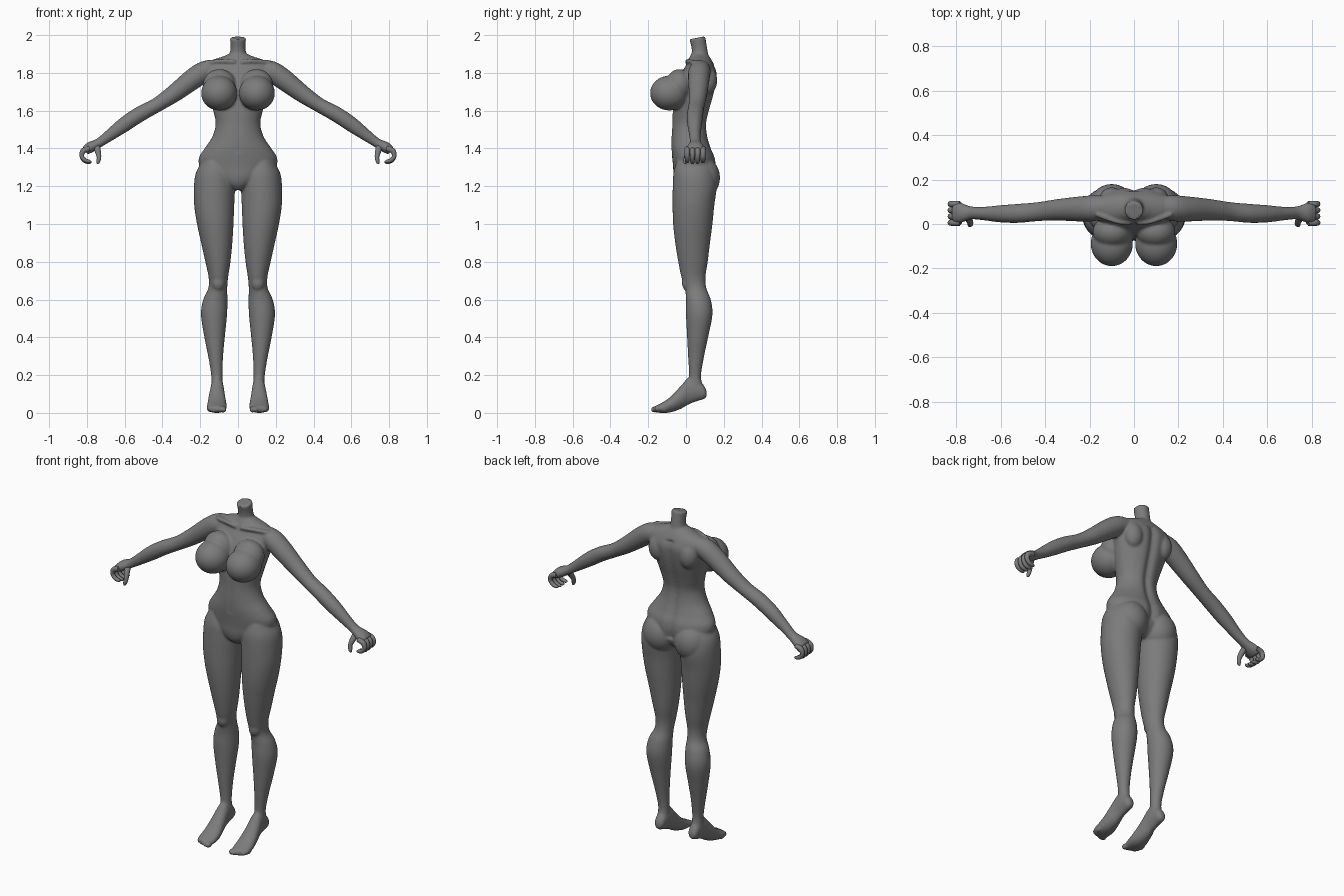
import bpy
import bmesh
from math import cos, sin, pi, exp
from mathutils import Vector, Matrix

default_cube = bpy.data.objects.get("Cube")
if default_cube:
    bpy.data.objects.remove(default_cube, do_unlink=True)

grey = bpy.data.materials.new("plain_grey")
grey.use_nodes = True
colour = (0.2, 0.2, 0.2, 1)
grey.diffuse_color = colour
grey.node_tree.nodes["Principled BSDF"].inputs["Base Color"].default_value = colour


def spline(rows, steps=6):
    """Resample rows of numbers with a Catmull-Rom curve."""
    rows = [Vector(row) for row in rows]
    result = []
    for i in range(len(rows) - 1):
        before, start, end = rows[max(i - 1, 0)], rows[i], rows[i + 1]
        after = rows[min(i + 2, len(rows) - 1)]
        for step in range(steps):
            t = step / steps
            result.append(start + (end - before) * (t / 2)
                          + (before * 2 - start * 5 + end * 4 - after) * (t * t / 2)
                          + (start * 3 - before - end * 3 + after) * (t ** 3 / 2))
    return result + [rows[-1]]


def skin(bm, rings):
    """Join rings of points into a closed skin."""
    rings = [[bm.verts.new(point) for point in ring] for ring in rings]
    count = len(rings[0])
    for lower, upper in zip(rings, rings[1:]):
        for i in range(count):
            j = (i + 1) % count
            bm.faces.new((lower[i], lower[j], upper[j], upper[i]))
    bm.faces.new(rings[0][::-1])
    bm.faces.new(rings[-1])


def loft(bm, rows, side=1, along="z", groove=None):
    """Loft ovals given as position, then low and high limits on both axes."""
    rings = []
    for t, a_low, a_high, b_low, b_high in spline(rows):
        ring = []
        for k in range(64):
            angle = 2 * pi * k / 64
            a = (a_low + a_high) / 2 + (a_high - a_low) / 2 * cos(angle)
            b = (b_low + b_high) / 2 + (b_high - b_low) / 2 * sin(angle)
            if groove:
                b -= groove(a, t, sin(angle))
            ring.append((side * a, b, t) if along == "z" else (side * a, t, b))
        rings.append(ring)
    skin(bm, rings)


def tube(bm, rows, across, side=1, count=24):
    """Sweep ovals (x, y, z, radius across, other radius) along a path."""
    path = spline(rows)
    rings = []
    for i, row in enumerate(path):
        centre = row.to_3d() if len(row) == 3 else Vector(row[:3])
        tangent = Vector(path[min(i + 1, len(path) - 1)][:3]) - Vector(path[max(i - 1, 0)][:3])
        other = tangent.cross(across).normalized()
        ring = []
        for k in range(count):
            angle = 2 * pi * k / count
            point = centre + across * (row[3] * cos(angle)) + other * (row[4] * sin(angle))
            ring.append((side * point.x, point.y, point.z))
        rings.append(ring)
    skin(bm, rings)


def ball(bm, centre, radii):
    matrix = Matrix.Translation(centre) @ Matrix.Diagonal((*radii, 1))
    bmesh.ops.create_icosphere(bm, subdivisions=4, radius=1, matrix=matrix)


def finish(bm, name):
    bmesh.ops.recalc_face_normals(bm, faces=bm.faces)
    mesh = bpy.data.meshes.new(name)
    bm.to_mesh(mesh)
    bm.free()
    mesh.materials.append(grey)
    obj = bpy.data.objects.new(name, mesh)
    bpy.context.collection.objects.link(obj)
    return obj


def midline(x, z, facing):
    """Soft furrow down the spine and a fainter one down the belly."""
    if facing > 0:
        return 0.016 * exp(-(x / 0.022) ** 2) * (1.25 < z < 1.84)
    return -0.004 * exp(-(x / 0.015) ** 2) * (1.38 < z < 1.7)


X, Y = Vector((1, 0, 0)), Vector((0, 1, 0))
body = bmesh.new()

# Torso: height, half width, front, back
torso = [(1.18, .03, -.03, .09), (1.21, .09, -.055, .13), (1.25, .15, -.066, .15),
         (1.3, .2, -.068, .16), (1.35, .207, -.073, .155), (1.4, .177, -.078, .135),
         (1.46, .137, -.078, .118), (1.53, .118, -.074, .112), (1.6, .131, -.072, .126),
         (1.68, .152, -.065, .148), (1.75, .172, -.05, .162), (1.8, .185, -.025, .165),
         (1.84, .18, .0, .15), (1.865, .145, .01, .137), (1.885, .085, .02, .125),
         (1.9, .05, .028, .112)]
loft(body, [(z, -w, w, front, back) for z, w, front, back in torso], groove=midline)

# Neck with a slanting cut
tube(body, [(0, .078, 1.83, .065, .055), (0, .074, 1.89, .046, .045),
            (0, .07, 1.935, .04, .041), (0, .06, 1.986, .043, .043)], X)

# Leg: height, inner, outer, front, back
leg = [(1.33, .06, .19, -.05, .13), (1.27, .02, .223, -.066, .155),
       (1.2, .016, .233, -.07, .163), (1.1, .02, .232, -.071, .15),
       (1, .024, .217, -.068, .14), (.9, .03, .195, -.057, .127),
       (.8, .04, .173, -.041, .115), (.72, .052, .156, -.025, .103),
       (.66, .057, .157, -.006, .108), (.6, .056, .184, .0, .131),
       (.52, .058, .196, .0, .14), (.4, .07, .178, .006, .117),
       (.3, .079, .158, .011, .096), (.2, .082, .142, .016, .08),
       (.14, .08, .142, .01, .088), (.09, .088, .135, .025, .09)]

# Foot: depth, inner, outer, bottom, top
foot = [(.11, .098, .125, .085, .115), (.095, .083, .138, .073, .145),
        (.06, .077, .143, .062, .18), (.015, .074, .146, .045, .188),
        (-.03, .068, .155, .02, .14), (-.085, .06, .163, .002, .083),
        (-.135, .061, .165, .0, .05), (-.165, .07, .152, .004, .036)]

# Arm and palm: centre, depth radius, thickness radius
arm = [(.1, .08, 1.82, .045, .045), (.17, .072, 1.81, .058, .055),
       (.235, .068, 1.77, .057, .056), (.34, .064, 1.69, .049, .047),
       (.43, .056, 1.63, .043, .039), (.52, .048, 1.581, .043, .041),
       (.6, .046, 1.528, .039, .04), (.68, .047, 1.469, .03, .031),
       (.735, .05, 1.43, .03, .025), (.78, .05, 1.407, .045, .029),
       (.81, .049, 1.388, .048, .024)]

for side in (1, -1):
    loft(body, leg, side)
    loft(body, foot, side, along="y")
    for i in range(5):
        ball(body, (side * (.076 + .019 * i), -.165 + .003 * i * i, .018),
             (.015 - .001 * i, .022, .017 - .001 * i))
    tube(body, arm, Y, side)
    # Bust, filled out towards the collarbone
    ball(body, (side * .1, -.088, 1.693), (.095, .102, .092))
    ball(body, (side * .098, -.035, 1.735), (.088, .072, .085))
    # Seat, shoulder blade and kneecap
    ball(body, (side * .1, .085, 1.245), (.1, .095, .11))
    ball(body, (side * .1, .115, 1.76), (.055, .05, .075))
    ball(body, (side * .105, .008, .69), (.035, .03, .045))
    # Collarbone
    tube(body, [(.014, .004, 1.858, .011, .011), (.08, .012, 1.862, .012, .012),
                (.17, .045, 1.855, .013, .013)], Y, side, count=12)

figure = finish(body, "body")
remesh = figure.modifiers.new("merge_parts", "REMESH")
remesh.mode = "VOXEL"
remesh.voxel_size = 0.0065
remesh.use_smooth_shade = True
soften = figure.modifiers.new("soften_joins", "SMOOTH")
soften.factor = 0.5
soften.iterations = 6

# Curled fingers and thumbs
for side, label in ((1, "left"), (-1, "right")):
    hand = bmesh.new()
    for i in range(4):
        y = .006 + .028 * i
        drop = .004 * abs(i - 1.5)
        tube(hand, [(.785, y, 1.4, .014, .014), (.818, y, 1.388, .0145, .015),
                    (.827, y, 1.36, .013, .012), (.811, y, 1.332 + drop, .012, .011),
                    (.786, y, 1.325 + drop, .01, .009), (.777, y, 1.328 + drop, .004, .004)],
             Y, side, count=12)
    tube(hand, [(.75, .04, 1.415, .02, .018), (.742, .018, 1.385, .018, .016),
                (.736, .003, 1.355, .014, .012), (.74, -.003, 1.33, .011, .01),
                (.745, -.004, 1.318, .004, .004)], Y, side, count=12)
    fingers = finish(hand, label + "_fingers")
    bpy.ops.object.select_all(action="DESELECT")
    fingers.select_set(True)
    bpy.context.view_layer.objects.active = fingers
    bpy.ops.object.shade_smooth_by_angle(angle=pi / 3)
